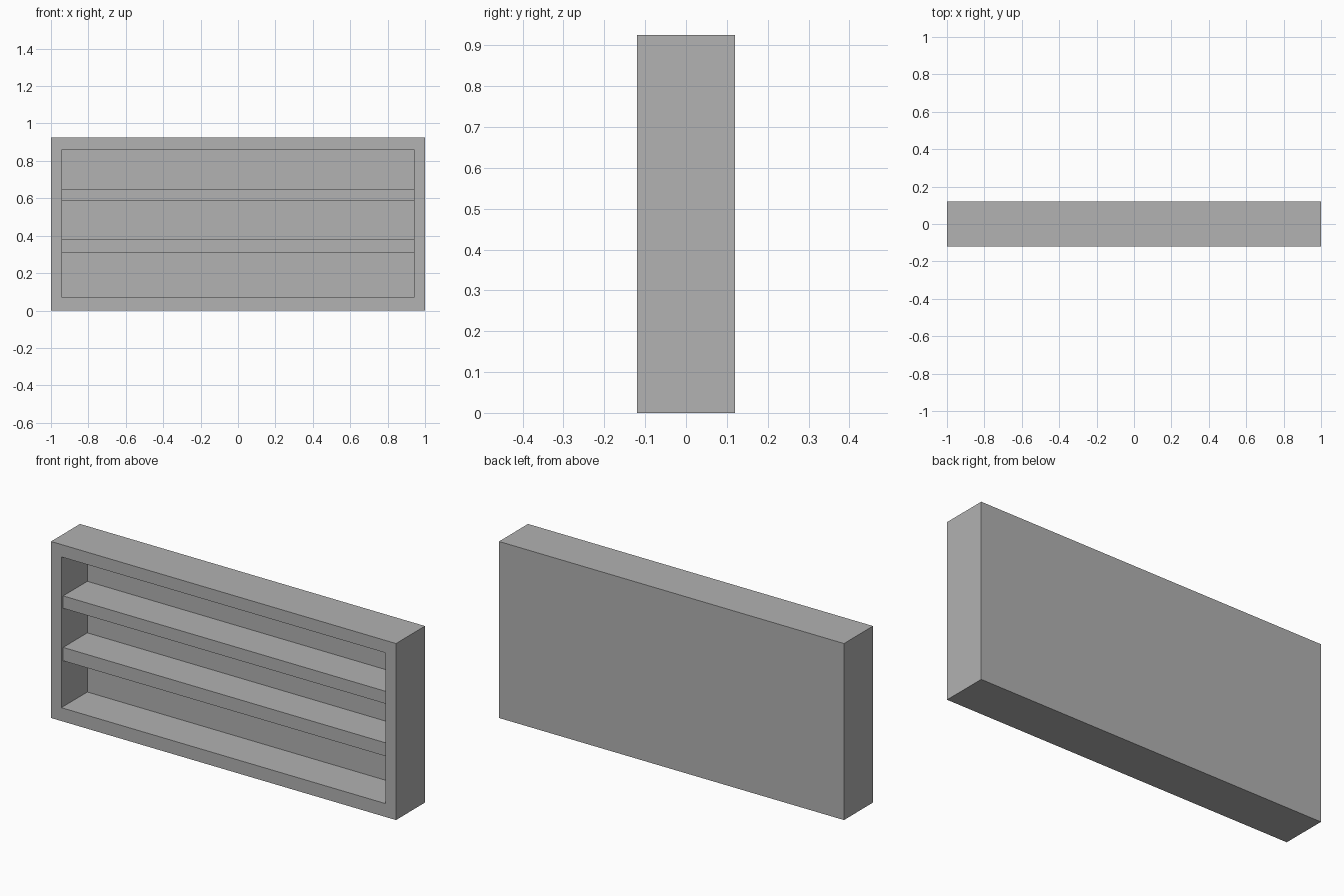
import bpy

cube = bpy.data.objects.get("Cube")
if cube:
    bpy.data.objects.remove(cube, do_unlink=True)

# Single plain grey
GREY = (0.445, 0.445, 0.445, 1.0)
grey = bpy.data.materials.new("plain grey")
grey.use_nodes = True
grey.diffuse_color = GREY
grey.node_tree.nodes["Principled BSDF"].inputs["Base Color"].default_value = GREY

WIDTH, DEPTH, HEIGHT = 2.0, 0.24, 0.925
FRONT, BACK = -DEPTH / 2, DEPTH / 2
INNER_X, INNER_BACK = 0.94, 0.095
INNER_BOTTOM, INNER_TOP = 0.07, 0.86


def box(name, low, high):
    """Box spanning two opposite corners."""
    bpy.ops.mesh.primitive_cube_add(size=1)
    ob = bpy.context.object
    ob.name = ob.data.name = name
    ob.location = [(a + b) / 2 for a, b in zip(low, high)]
    ob.scale = [b - a for a, b in zip(low, high)]
    bpy.ops.object.transform_apply(location=True, rotation=False, scale=True)
    ob.data.materials.append(grey)
    return ob


# Outer case, hollowed from the front and closed at the back
case = box("case", (-WIDTH / 2, FRONT, 0), (WIDTH / 2, BACK, HEIGHT))
cutter = box("case_cutter", (-INNER_X, FRONT - 0.1, INNER_BOTTOM),
             (INNER_X, INNER_BACK, INNER_TOP))
hollow = case.modifiers.new("hollow", "BOOLEAN")
hollow.operation = "DIFFERENCE"
hollow.solver = "EXACT"
hollow.object = cutter
bpy.context.view_layer.objects.active = case
bpy.ops.object.modifier_apply(modifier=hollow.name)
bpy.data.objects.remove(cutter, do_unlink=True)

# Two shelves, set slightly back from the front edge
for name, bottom, top in (("lower_shelf", 0.31, 0.38), ("upper_shelf", 0.585, 0.65)):
    box(name, (-INNER_X, FRONT + 0.015, bottom), (INNER_X, INNER_BACK, top))
